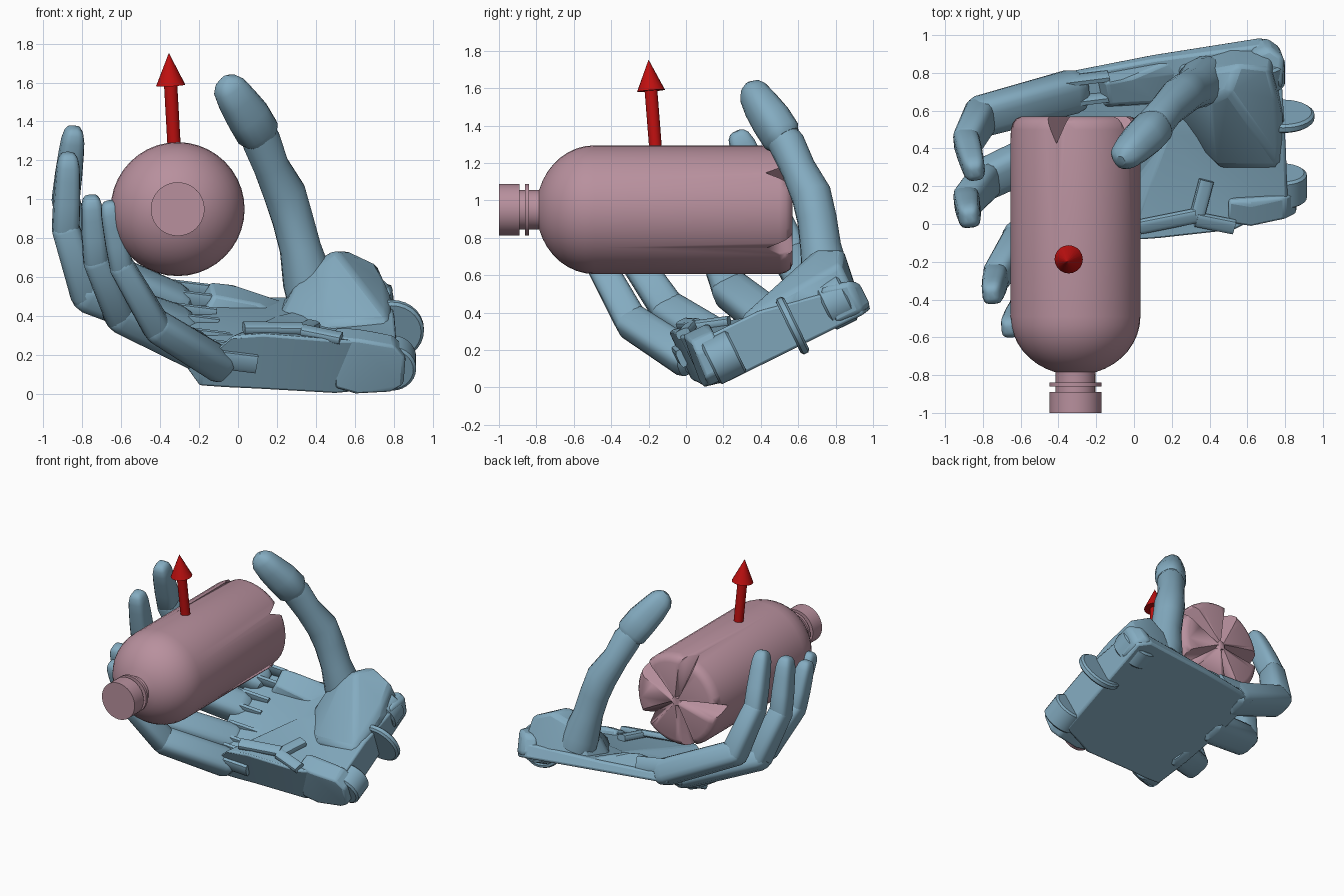
import bpy, bmesh
from math import pi, sin, cos, radians
from mathutils import Vector as V

if "Cube" in bpy.data.objects:
    bpy.data.objects.remove(bpy.data.objects["Cube"])

def mat(name, c):
    m = bpy.data.materials.new(name)
    m.diffuse_color = (*c, 1)
    m.use_nodes = True
    m.node_tree.nodes["Principled BSDF"].inputs["Base Color"].default_value = m.diffuse_color
    return m

BLUE = mat("hand_blue", (0.23, 0.41, 0.53))
PINK = mat("bottle_pink", (0.48, 0.28, 0.34))
RED = mat("arrow_red", (0.52, 0.005, 0.005))

def finish(name, bm, m, bevel=0, angle=32):
    bmesh.ops.recalc_face_normals(bm, faces=bm.faces)
    me = bpy.data.meshes.new(name)
    bm.to_mesh(me)
    bm.free()
    ob = bpy.data.objects.new(name, me)
    bpy.context.collection.objects.link(ob)
    me.materials.append(m)
    bpy.ops.object.select_all(action='DESELECT')
    ob.select_set(True)
    bpy.context.view_layer.objects.active = ob
    if bevel:
        b = ob.modifiers.new("bevel", 'BEVEL')
        b.width, b.segments, b.limit_method = bevel, 2, 'ANGLE'
    bpy.ops.object.shade_smooth_by_angle(angle=radians(angle))
    return ob

def hull(name, pts, m=BLUE, bevel=0):
    bm = bmesh.new()
    vs = [bm.verts.new(p) for p in pts]
    r = bmesh.ops.convex_hull(bm, input=vs)
    junk = {g for g in r["geom_interior"] + r["geom_unused"] if isinstance(g, bmesh.types.BMVert)}
    bmesh.ops.delete(bm, geom=list(junk), context='VERTS')
    bmesh.ops.dissolve_limit(bm, angle_limit=0.02, verts=bm.verts, edges=bm.edges)
    return finish(name, bm, m, bevel)

def skin(bm, rings):
    for a, b in zip(rings, rings[1:]):
        for k in range(len(a)):
            j = (k + 1) % len(a)
            bm.faces.new((a[k], a[j], b[j], b[k]))
    bm.faces.new(rings[0])
    bm.faces.new(rings[-1])

def tube(name, stations, side, m=BLUE, n=16, square=0.6):
    """Loft of rounded-square sections; each station is (point, half width, half thickness)."""
    bm, rings = bmesh.new(), []
    P = [V(s[0]) for s in stations]
    sg = lambda a: abs(a) ** square * (1 if a > 0 else -1)
    for i, (p, w, h) in enumerate(stations):
        t = (P[min(i + 1, len(P) - 1)] - P[max(i - 1, 0)]).normalized()
        u = (V(side) - t * V(side).dot(t)).normalized()
        v = t.cross(u)
        A = [2 * pi * (k + .5) / n for k in range(n)]
        rings.append([bm.verts.new(P[i] + u * w * sg(cos(a)) + v * h * sg(sin(a))) for a in A])
    skin(bm, rings)
    return finish(name, bm, m)

def lathe(name, profile, origin, axis, m, n=40):
    """Revolve (distance along axis, radius) pairs."""
    q = V(axis).to_track_quat('Z', 'Y')
    bm = bmesh.new()
    skin(bm, [[bm.verts.new(V(origin) + q @ V((r * cos(2*pi*k/n), r * sin(2*pi*k/n), d)))
               for k in range(n)] for d, r in profile])
    return finish(name, bm, m)

# bottle: rounded base, straight body, dome, neck, ring and cap
BX, BZ, R = -0.31, 0.95, 0.344
prof = [(-.57, .29), (-.558, .318), (-.535, .336), (-.5, R), (.49, R)]
prof += [(.49 + .31 * sin(a), R * cos(a)) for a in [radians(k * 9) for k in range(1, 9)]]
prof += [(.795, .105), (.84, .105), (.84, .138), (.86, .138), (.86, .105), (.89, .105), (.89, .138), (1.0, .138)]
bottle = lathe("bottle", prof, (BX, 0, BZ), (0, -1, 0), PINK)

# five wedge notches in the bottle base
for k in range(5):
    a = radians(107 + 72 * k)
    rad, tan = V((cos(a), 0, sin(a))), V((-sin(a), 0, cos(a)))
    pts = []
    for r, w, deep in ((.42, .1, .4), (.03, .03, .53)):
        c = V((BX, 0, BZ)) + rad * r
        pts += [c + tan * w + V((0, .62, 0)), c - tan * w + V((0, .62, 0)), c + V((0, deep, 0))]
    cut = hull("notch_cutter", pts, PINK)
    cut.hide_render = True
    bo = bottle.modifiers.new("notch", 'BOOLEAN')
    bo.operation, bo.object, bo.solver = 'DIFFERENCE', cut, 'EXACT'
    bpy.context.view_layer.objects.active = bottle
    bpy.ops.object.modifier_apply(modifier=bo.name)
    bpy.data.objects.remove(cut)

# arrow rising from the bottle's centre
start, tip = V((BX, -.137, BZ)), V((-.355, -.2, 1.75))
L = (tip - start).length
lathe("arrow", [(.3, .034), (L - .165, .034), (L - .165, .075), (L, .001)], start, tip - start, RED, 20)

# palm: flat back, tilted, with varying thickness and a hollow top
N = V((.095, -.438, .894))
def plane(x, y, t=0.0):
    return V((x, y, -.106 * (x - .5) + .49 * (y - .1))) + N * t

outline = [(-.41, .8, .06), (.1, .9, .07), (.67, .99, .1), (.76, .95, .17), (.78, .5, .27), (.79, .22, .27),
           (.5, .1, .31), (.1, .06, .32), (-.06, .04, .3), (-.2, .03, .14), (-.28, .24, .13), (-.34, .45, .12), (-.38, .65, .09)]
bm = bmesh.new()
lo = [bm.verts.new(plane(x, y)) for x, y, t in outline]
hi = [bm.verts.new(plane(x, y, t)) for x, y, t in outline]
mid = bm.verts.new(plane(.15, .5, .17))
bm.faces.new(lo)
for i in range(len(lo)):
    j = (i + 1) % len(lo)
    bm.faces.new((lo[i], lo[j], hi[j], hi[i]))
    bm.faces.new((hi[i], hi[j], mid))
finish("palm", bm, BLUE, .015)

# raised lip by the index knuckle, thumb mound
hull("index_lip", [plane(x, y, .03) for x, y in ((-.22, .82), (.3, .92), (.3, .7), (-.2, .62))]
     + [plane(x, y, t) for x, y, t in ((-.16, .82, .17), (-.04, .84, .16), (.22, .84, .09), (.1, .7, .14), (-.14, .7, .16))], bevel=.015)
hull("thumb_mound", [plane(x, y, .02) for x, y in ((.15, .6), (.2, .86), (.5, .95), (.74, .95), (.77, .3), (.4, .35))]
     + [V(p) for p in ((.28, .62, .53), (.3, .76, .58), (.36, .8, .66), (.42, .66, .68), (.5, .7, .74), (.55, .84, .74),
                       (.72, .82, .66), (.76, .66, .57), (.79, .55, .47), (.78, .3, .38), (.45, .3, .37))], bevel=.035)

# wrist lugs and hinge disc
ACROSS = V((.0, .9, .44)).normalized()
def disc(name, c, r, w):
    lathe(name, [(-w, r - .015), (-w + .012, r), (w - .012, r), (w, r - .015)], c, ACROSS, BLUE, 28)

disc("wrist_disc", (.79, .57, .33), .165, .025)
disc("wrist_lug_little", (.79, .2, .16), .125, .08)
disc("wrist_lug_thumb", (.66, .8, .46), .14, .07)
hull("wrist_corner", [plane(x, y, t) for x, y, t in ((.6, .97, .01), (.7, 1.0, .01), (.77, .95, .01), (.77, .8, .01),
     (.6, .96, .16), (.7, 1.0, .16), (.78, .96, .2), (.76, .8, .25))], bevel=.03)
hull("little_side_lug", [V((x, y, z)) + ACROSS * s for s in (-.05, .08)
     for x, y, z in ((.5, .12, .05), (.5, .05, .31), (.62, .03, .3), (.8, .07, .27), (.86, .1, .2), (.85, .15, .07), (.78, .17, .03), (.6, .14, .02))], bevel=.03)
# forked strap lying on the little-finger side of the palm
for i, (a, b) in enumerate((((.0, .12, .31), (.3, .18, .31)), ((.3, .16, .31), (.36, .34, .25)), ((.3, .16, .31), (.5, .12, .31)))):
    tube(f"palm_strap_{i}", [(plane(*a), .04, .025), (plane(*b), .04, .025)], N.cross(plane(*b) - plane(*a)))

# fingers: knuckle, middle joint, end joint, tip, width scale
KNUCKLE = V((-.1, .87, .42)).normalized()
FINGERS = {
    "index": ((-.33, .7, .47), (-.81, .57, .69), (-.885, .43, 1.0), (-.84, .27, 1.37), 1.0),
    "middle": ((-.31, .46, .35), (-.78, .24, .52), (-.885, .12, .85), (-.87, .03, 1.24), 1.0),
    "ring": ((-.21, .22, .22), (-.61, -.09, .41), (-.73, -.28, .69), (-.755, -.38, 1.02), .94),
    "little": ((-.11, .0, .16), (-.42, -.29, .35), (-.6, -.46, .66), (-.665, -.56, .99), .88),
}
def phalanx(name, a, b, w0, w1, tipped=False):
    ends = [(-.14, .6), (-.09, .88), (.0, 1), (.5, 1), (1, 1), (1.07, .88), (1.12, .6)]
    if tipped:
        ends = [(-.07, .9), (0, 1), (.35, 1.03), (.65, 1), (.82, .95), (.93, .8), (.98, .58), (1, .3)]
    st = [(a.lerp(b, t), (w0 + (w1 - w0) * t) * k, .84 * (w0 + (w1 - w0) * t) * k) for t, k in ends]
    tube(name, st, KNUCKLE)

for f, (a, b, c, d, s) in FINGERS.items():
    a, b, c, d = map(V, (a, b, c, d))
    phalanx(f + "_proximal", a, b, .112 * s, .105 * s)
    phalanx(f + "_middle", b, c, .1 * s, .086 * s)
    phalanx(f + "_tip", c, d, .082 * s, .07 * s, True)
    # hinge prongs joining finger to palm
    for e in (-.06, .06):
        q = a + KNUCKLE * e + V((.04, 0, 0))
        st = [(q + V((-.08, 0, .05)), .02, .05), (q + V((.16, .03, .02)), .02, .05)]
        tube(f"{f}_prong", st, KNUCKLE, n=8)

# thumb: swelling shaft, then a wider tip section
tube("thumb_shaft", [((.38, .76, .5), .13, .13), ((.36, .75, .58), .13, .13), ((.32, .72, .75), .105, .11),
                     ((.28, .7, .9), .105, .105), ((.24, .67, 1.03), .11, .105), ((.17, .6, 1.17), .092, .092),
                     ((.12, .54, 1.3), .1, .095), ((.09, .5, 1.36), .085, .085)], (1, .5, .3), square=.95)
tube("thumb_tip", [((.115, .53, 1.32), .09, .085), ((.1, .51, 1.345), .112, .1), ((.05, .455, 1.43), .112, .1),
                   ((-.005, .4, 1.51), .1, .09), ((-.045, .36, 1.575), .085, .075), ((-.06, .345, 1.605), .06, .055),
                   ((-.07, .335, 1.62), .025, .025)], (1, .5, .3), square=.8)
